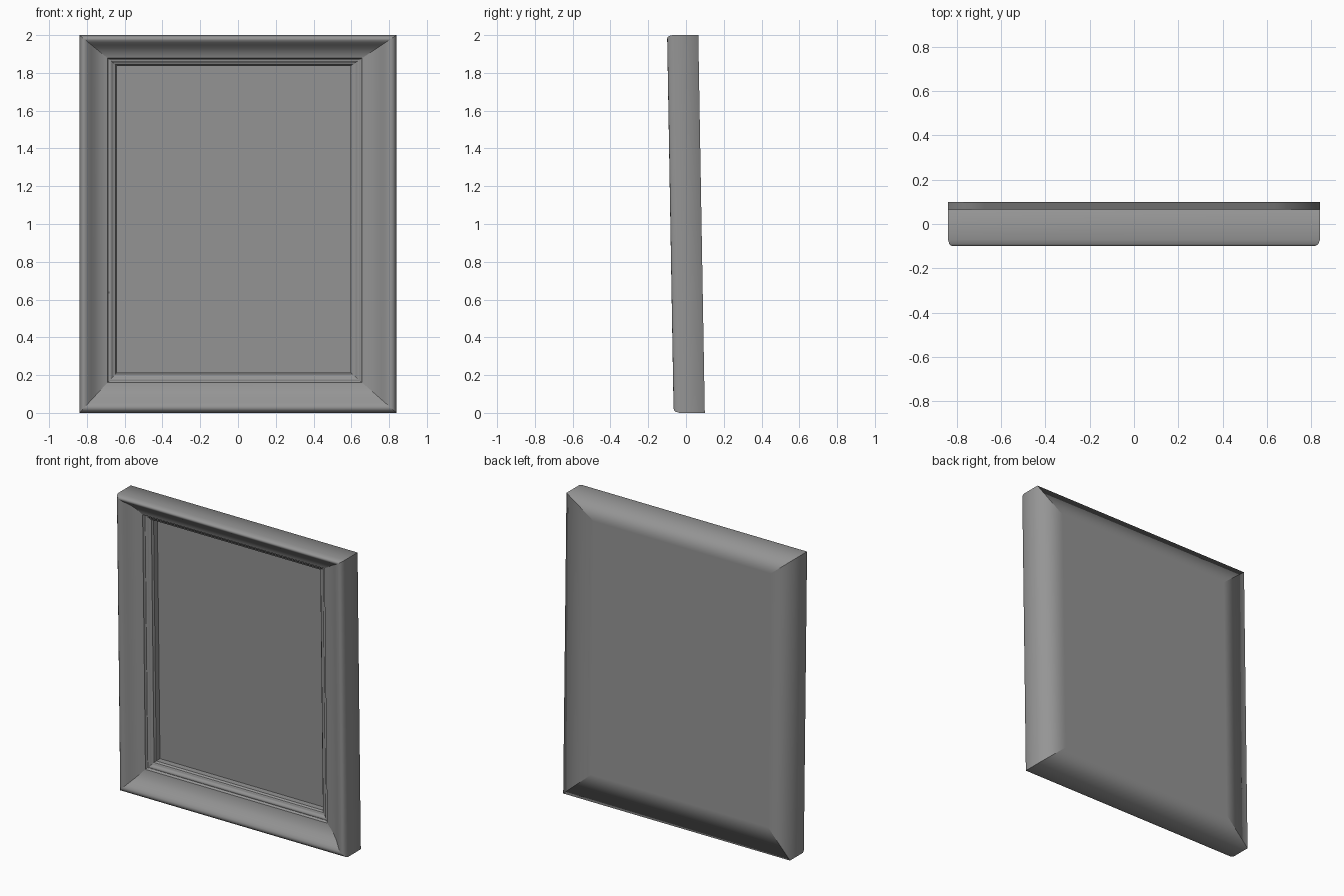
import bpy, bmesh

if "Cube" in bpy.data.objects:
    bpy.data.objects.remove(bpy.data.objects["Cube"])

W, H = 1.68, 2.0                                   # outer size
BORDER = dict(l=0.20, r=0.245, t=0.163, b=0.215)   # moulding widths, slightly uneven
BACK = 0.165


def place(x, d, z):
    """Depth d runs back from the front face; the whole frame leans forward."""
    return (x, d - 0.0655 - 0.0172 * z, z)


def ring(t, d):
    """Rectangle at fraction t of the way from the outer edge to the opening."""
    x0, x1 = -W / 2 + t * BORDER['l'], W / 2 - t * BORDER['r']
    z0, z1 = t * BORDER['b'], H - t * BORDER['t']
    return [place(x, d, z) for x, z in ((x0, z0), (x1, z0), (x1, z1), (x0, z1))]


# Moulding cross-section from back, round the front, to the picture:
# (fraction across, depth, sharp edge)
profile = [
    (0.83, BACK, False), (0.0, BACK, False), (0.0, 0.03, False),
    (0.03, 0.010, False), (0.07, 0.002, False), (0.12, 0.0, False),
    (0.17, 0.003, False), (0.24, 0.014, False), (0.32, 0.030, False),
    (0.42, 0.048, False), (0.53, 0.061, False), (0.65, 0.070, False),
    (0.75, 0.074, True), (0.77, 0.092, False), (0.80, 0.088, False),
    (0.84, 0.090, False), (0.87, 0.099, False), (0.92, 0.101, False),
    (0.96, 0.106, True), (0.975, 0.116, False), (1.0, 0.118, True),
    (1.0, 0.158, True),
]

# Frame moulding with mitred corners
bm = bmesh.new()
rings = [[bm.verts.new(p) for p in ring(t, d)] for t, d, _ in profile]
for i in range(len(rings) - 1):
    a, b = rings[i], rings[i + 1]
    for k in range(4):
        j = (k + 1) % 4
        bm.faces.new((a[k], a[j], b[j], b[k]))
        bm.edges.get((a[k], b[k])).smooth = False

# Flat back board and picture surface
bm.faces.new(rings[0])
bm.faces.new(rings[-1])
for f in bm.faces:
    f.smooth = True
for r, (_, _, sharp) in zip(rings, profile):
    if sharp:
        for k in range(4):
            bm.edges.get((r[k], r[(k + 1) % 4])).smooth = False

bmesh.ops.recalc_face_normals(bm, faces=bm.faces)
me = bpy.data.meshes.new("picture_frame")
bm.to_mesh(me)
bm.free()
frame = bpy.data.objects.new("picture_frame", me)
bpy.context.collection.objects.link(frame)

# Dark grey finish
mat = bpy.data.materials.new("dark_grey")
mat.diffuse_color = (0.3, 0.3, 0.3, 1)
mat.use_nodes = True
mat.node_tree.nodes["Principled BSDF"].inputs["Base Color"].default_value = mat.diffuse_color
me.materials.append(mat)
